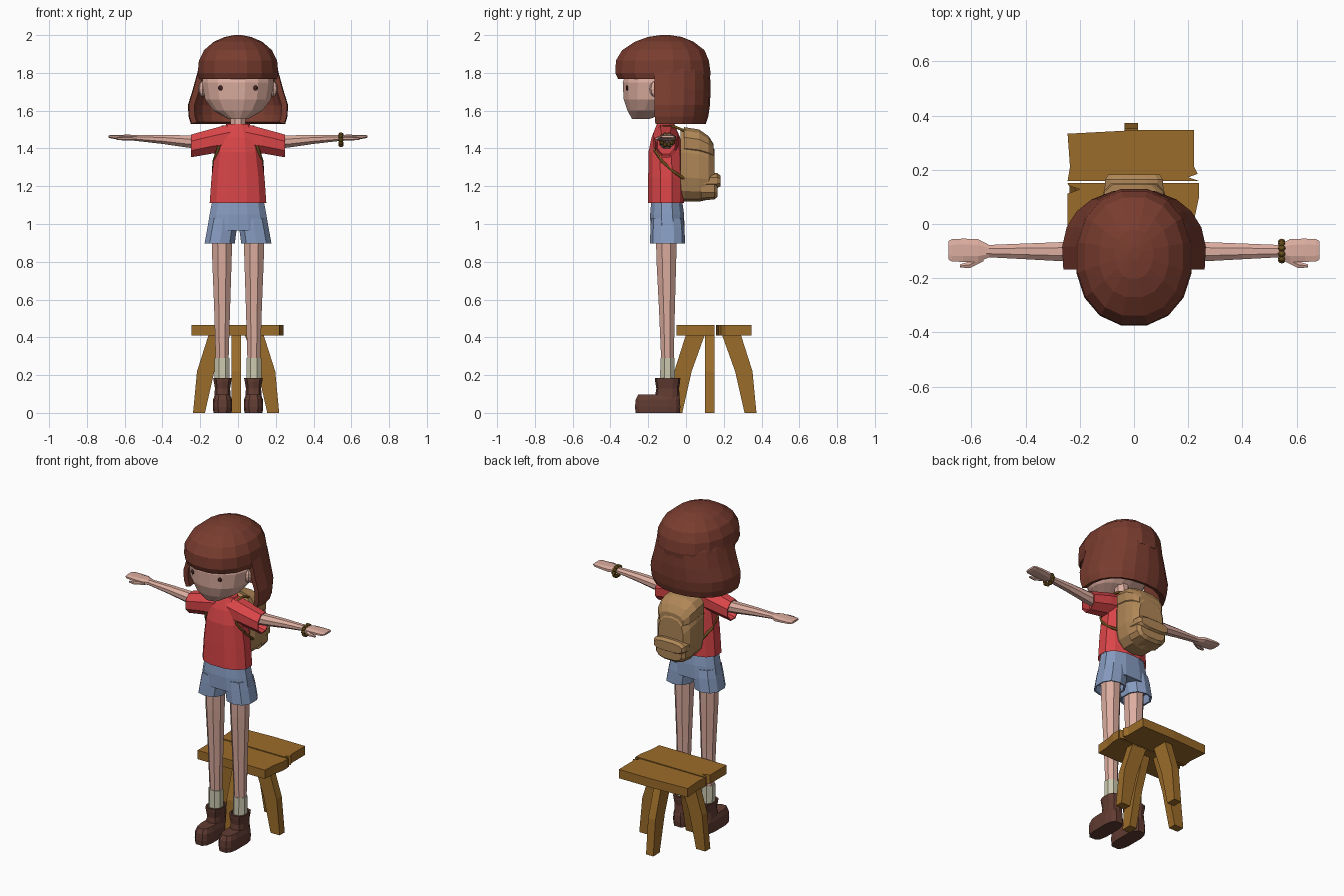
import bpy, bmesh, math
from mathutils import Matrix, Vector

COLOURS = {
    "skin": (0.72, 0.42, 0.35), "hair": (0.19, 0.045, 0.028), "red cloth": (0.70, 0.06, 0.065),
    "denim": (0.24, 0.33, 0.53), "wood": (0.33, 0.15, 0.023), "boot leather": (0.12, 0.045, 0.032),
    "canvas": (0.43, 0.24, 0.095), "sock wool": (0.60, 0.58, 0.43), "olive cord": (0.14, 0.075, 0.012),
    "eye brown": (0.06, 0.018, 0.015),
}
MATS = {}
for key, rgb in COLOURS.items():
    MATS[key] = bpy.data.materials.new(key)
    MATS[key].diffuse_color = (*rgb, 1)


def finish(name, mat, bm, mirror=False):
    """Turn a bmesh into a flat-shaded object, optionally mirrored across x = 0."""
    bmesh.ops.recalc_face_normals(bm, faces=bm.faces[:])
    me = bpy.data.meshes.new(name)
    bm.to_mesh(me)
    bm.free()
    me.materials.append(MATS[mat])
    ob = bpy.data.objects.new(name, me)
    bpy.context.collection.objects.link(ob)
    if mirror:
        m = ob.modifiers.new("mirror", "MIRROR")
        m.use_mirror_merge = False
    return ob


def loft(name, mat, rings, n=8, axis="Z", p=1.0, mirror=False, arc=None):
    """Skin over rings (t, u, v, ru, rv); p < 1 squares the section; arc leaves it open."""
    if arc:
        angles = [math.radians(arc[0] + (arc[1] - arc[0]) * i / n) for i in range(n + 1)]
    else:
        angles = [2 * math.pi * (i + 0.5) / n for i in range(n)]
    pw = lambda c: math.copysign(abs(c) ** p, c)
    pts = [(pw(math.cos(a)), pw(math.sin(a))) for a in angles]
    mu, mv = max(abs(q[0]) for q in pts), max(abs(q[1]) for q in pts)
    bm = bmesh.new()
    rows = []
    for t, u, v, ru, rv in rings:
        row = []
        for a, b in pts:
            x, y = u + ru * a / mu, v + rv * b / mv
            row.append(bm.verts.new({"Z": (x, y, t), "X": (t, x, y), "Y": (x, t, y)}[axis]))
        rows.append(row)
    k = len(pts)
    for r0, r1 in zip(rows, rows[1:]):
        for i in range(k - 1 if arc else k):
            j = (i + 1) % k
            bm.faces.new((r0[i], r0[j], r1[j], r1[i]))
    if not arc:
        bm.faces.new(rows[0])
        bm.faces.new(rows[-1])
    return finish(name, mat, bm, mirror)


def prism(name, mat, points, move):
    """Extrude a polygon of 3D points by the vector move."""
    bm = bmesh.new()
    f = bm.faces.new([bm.verts.new(q) for q in points])
    ext = bmesh.ops.extrude_face_region(bm, geom=[f], use_keep_orig=True)
    bmesh.ops.translate(bm, vec=move, verts=[g for g in ext["geom"] if isinstance(g, bmesh.types.BMVert)])
    return finish(name, mat, bm)


def balls(name, mat, centres, size, mirror=False):
    """Low-poly balls with a three-axis radius."""
    bm = bmesh.new()
    for c in centres:
        bmesh.ops.create_uvsphere(bm, u_segments=8, v_segments=6, radius=1,
                                  matrix=Matrix.Translation(c) @ Matrix.Diagonal((*size, 1)))
    return finish(name, mat, bm, mirror)


def cord(name, mat, points, radius):
    cu = bpy.data.curves.new(name, "CURVE")
    cu.dimensions, cu.bevel_depth, cu.bevel_resolution, cu.use_fill_caps = "3D", radius, 1, True
    s = cu.splines.new("POLY")
    s.points.add(len(points) - 1)
    for q, co in zip(s.points, points):
        q.co = (*co, 1)
    cu.materials.append(MATS[mat])
    ob = bpy.data.objects.new(name, cu)
    bpy.context.collection.objects.link(ob)
    return ob


# Head, ears, eyes, neck
loft("head", "skin", [(1.555, 0, -.24, .05, .045), (1.60, 0, -.195, .13, .115), (1.66, 0, -.165, .175, .165),
                      (1.75, 0, -.15, .19, .185), (1.85, 0, -.135, .17, .165)], n=16)
loft("neck", "skin", [(1.48, 0, -.11, .042, .042), (1.62, 0, -.11, .038, .038)])
balls("ears", "skin", [(.188, -.165, 1.715)], (.022, .028, .042), mirror=True)
balls("eyes", "eye brown", [(.092, -.31, 1.72)], (.014, .009, .014), mirror=True)

# Hair: full cap with fringe, and an open bob behind the face
loft("hair_cap", "hair", [(1.768, 0, -.117, .205, .243), (1.80, 0, -.122, .213, .252), (1.865, 0, -.125, .207, .246),
                          (1.92, 0, -.12, .180, .218), (1.965, 0, -.115, .128, .155), (1.99, 0, -.112, .07, .09),
                          (2.0, 0, -.11, .02, .025)], n=16, p=.92)
bob = loft("hair_bob", "hair", [(1.53, 0, -.11, .25, .215), (1.57, 0, -.11, .262, .228), (1.63, 0, -.11, .265, .237),
                                (1.71, 0, -.11, .24, .24), (1.81, 0, -.11, .213, .237), (1.87, 0, -.11, .19, .215)],
           n=12, p=.9, arc=(-12, 192))
solid = bob.modifiers.new("thickness", "SOLIDIFY")
solid.thickness, solid.offset = .03, 0
# keep the outer surface in place whichever way the open strip's normals point
out = sum(f.normal.dot(Vector((f.center.x, f.center.y + .11, 0))) for f in bob.data.polygons)
solid.offset = -1 if out > 0 else 1

# Shirt with hollow sleeves
loft("shirt_body", "red cloth", [(1.14, 0, -.105, .13, .08), (1.11, 0, -.105, .15, .095), (1.25, 0, -.105, .14, .095),
                                 (1.38, 0, -.107, .122, .092), (1.46, 0, -.107, .105, .075),
                                 (1.53, 0, -.108, .062, .046)], n=12, p=.85)
loft("sleeves", "red cloth", [(.04, -.107, 1.455, .065, .075), (.13, -.107, 1.44, .066, .066),
                              (.25, -.107, 1.413, .055, .06), (.25, -.107, 1.413, .048, .053),
                              (.20, -.107, 1.42, .045, .05)], axis="X", mirror=True)

# Arms, hands, thumbs
loft("arms", "skin", [(.15, -.103, 1.43, .038, .036), (.27, -.102, 1.437, .035, .032), (.40, -.101, 1.448, .029, .024),
                      (.55, -.10, 1.456, .022, .015)], axis="X", mirror=True)
loft("hands", "skin", [(.535, -.10, 1.456, .023, .014), (.575, -.098, 1.457, .042, .016), (.63, -.097, 1.46, .043, .012),
                       (.672, -.097, 1.462, .041, .009), (.685, -.097, 1.463, .034, .006)],
     axis="X", p=.8, mirror=True)
loft("thumbs", "skin", [(.555, -.122, 1.453, .015, .011), (.605, -.15, 1.452, .012, .010),
                        (.642, -.155, 1.452, .006, .006)], n=6, axis="X", mirror=True)

# Beaded bracelet on one wrist
balls("bracelet", "olive cord",
      [(.545, -.10 + .034 * math.cos(i * math.pi / 5), 1.446 + .028 * math.sin(i * math.pi / 5)) for i in range(10)],
      (.014, .012, .012))

# Shorts: hip part and two hollow legs
loft("shorts_hips", "denim", [(.965, 0, -.098, .164, .09), (1.05, 0, -.10, .15, .09), (1.12, 0, -.102, .137, .082)],
     n=12, p=.85)
loft("shorts_legs", "denim", [(.95, .092, -.098, .068, .08), (.90, .097, -.098, .07, .083), (.898, .097, -.098, .08, .093),
                              (.98, .084, -.098, .078, .09), (1.03, .08, -.10, .07, .085)], n=10, p=.85, mirror=True)

# Legs, socks, boots
loft("legs", "skin", [(.27, .084, -.098, .034, .033), (.55, .084, -.101, .042, .042), (.80, .085, -.104, .051, .052),
                      (.97, .085, -.104, .056, .056)], mirror=True)
loft("socks", "sock wool", [(.15, .084, -.098, .040, .040), (.29, .084, -.098, .040, .037)], mirror=True)
loft("boot_feet", "boot leather", [(0, .082, -.15, .048, .117), (.03, .082, -.15, .051, .12), (.07, .082, -.149, .050, .117),
                                   (.098, .082, -.146, .040, .106)], n=12, p=.6, mirror=True)
loft("boot_shafts", "boot leather", [(.06, .082, -.10, .046, .068), (.13, .082, -.097, .040, .060),
                                     (.165, .082, -.097, .046, .066), (.186, .082, -.097, .050, .067),
                                     (.186, .082, -.097, .042, .052), (.165, .082, -.097, .042, .052)],
     n=10, p=.75, mirror=True)

# Backpack: bag, lid, pocket, pocket flap, straps
loft("backpack_bag", "canvas", [(-.03, 0, 1.31, .105, .185), (-.005, 0, 1.313, .12, .195), (.07, 0, 1.305, .122, .187),
                                (.12, 0, 1.29, .112, .16), (.15, 0, 1.27, .085, .125)], n=14, axis="Y", p=.72)
loft("backpack_lid", "canvas", [(-.01, 0, 1.43, .118, .083), (.07, 0, 1.42, .121, .08), (.12, 0, 1.40, .108, .065),
                                (.145, 0, 1.38, .08, .045)], n=12, axis="Y", p=.8)
loft("backpack_pocket", "canvas", [(.08, 0, 1.195, .108, .07), (.15, 0, 1.195, .102, .065), (.168, 0, 1.195, .085, .05)],
     n=12, axis="Y", p=.65)
loft("backpack_pocket_flap", "canvas", [(.08, 0, 1.23, .112, .042), (.165, 0, 1.23, .106, .04), (.182, 0, 1.228, .095, .028)],
     n=12, axis="Y", p=.65)
for side, s in (("left", -1), ("right", 1)):
    cord(side + "_strap", "olive cord", [(s * x, y, z) for x, y, z in (
        (.08, .0, 1.49), (.08, -.06, 1.515), (.082, -.12, 1.515), (.088, -.165, 1.46), (.108, -.165, 1.39),
        (.128, -.125, 1.33), (.130, -.07, 1.28), (.11, -.01, 1.24))], .008)

# Stool: two worn planks and four bent legs in a cross
prism("front_plank", "wood", [(x, y, .41) for x, y in (
    (-.245, -.05), (.22, -.05), (.225, .03), (.24, .10), (.24, .151), (-.245, .151), (-.242, .142), (-.20, .128),
    (-.245, .112))], (0, 0, .055))
prism("back_plank", "wood", [(x, y, .41) for x, y in (
    (-.245, .159), (.24, .159), (.20, .172), (.235, .185), (.222, .21), (.222, .346), (.0, .346), (-.245, .333),
    (-.236, .21))], (0, 0, .055))
LEG = ((.145, .415), (.207, .22), (.228, 0), (.165, 0), (.115, .22), (.045, .415))
for name, d in (("right", (1, 0)), ("left", (-1, 0)), ("back", (0, 1)), ("front", (0, -1))):
    side = Vector((-d[1], d[0], 0)) * .05
    base = Vector((-.01, .145 if d[1] else .125, 0)) - side / 2
    prism(name + "_stool_leg", "wood", [base + Vector((d[0] * r, d[1] * r, z)) for r, z in LEG], side)
